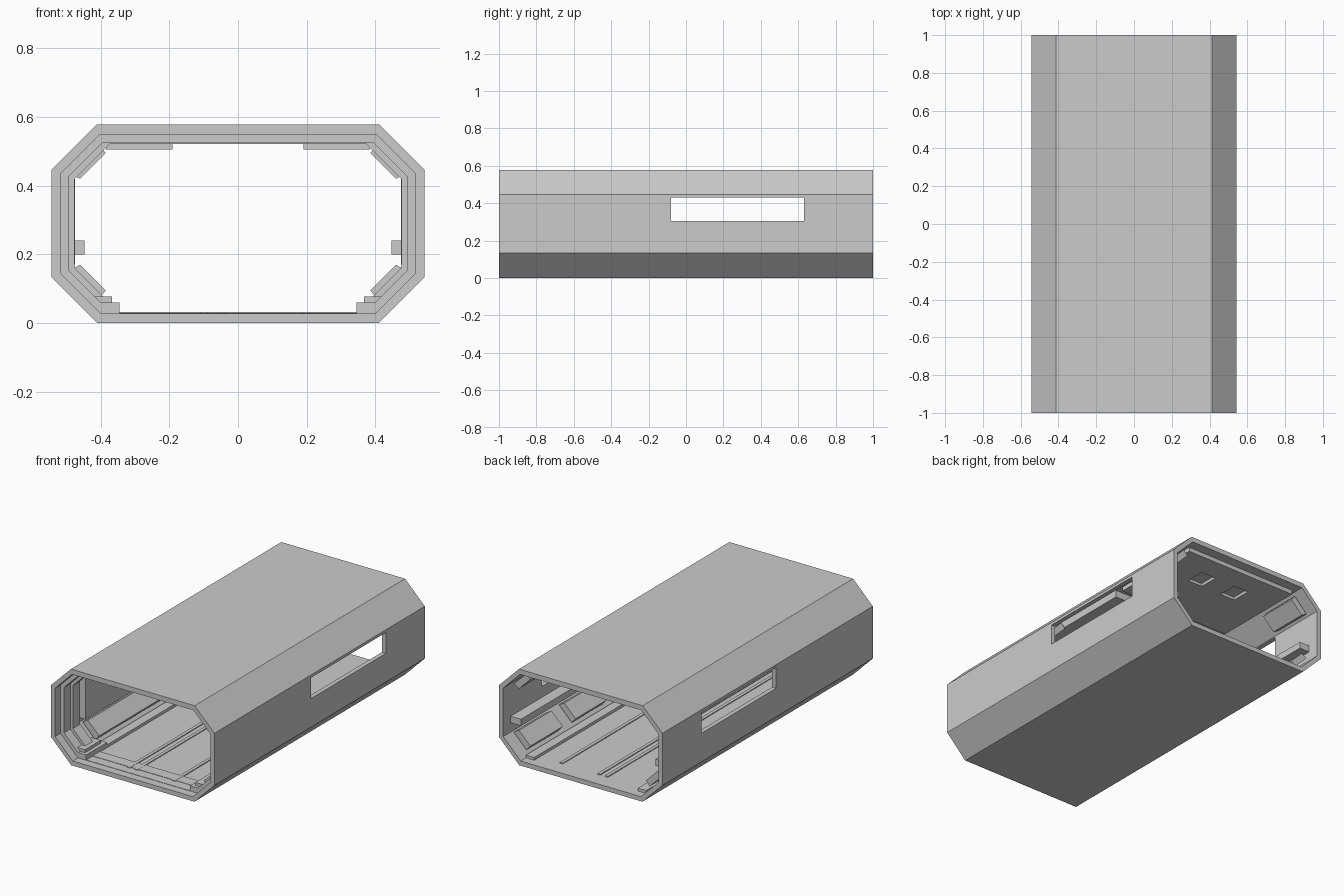
import bpy, bmesh

if "Cube" in bpy.data.objects:
    bpy.data.objects.remove(bpy.data.objects["Cube"])


def make_object(name, verts, faces):
    mesh = bpy.data.meshes.new(name)
    mesh.from_pydata(verts, [], faces)
    bm = bmesh.new()
    bm.from_mesh(mesh)
    bmesh.ops.recalc_face_normals(bm, faces=bm.faces)
    bm.to_mesh(mesh)
    bm.free()
    obj = bpy.data.objects.new(name, mesh)
    bpy.context.scene.collection.objects.link(obj)
    return obj


def prism(name, profile, y0, y1):
    """Extrude an x-z profile along y."""
    n = len(profile)
    verts = [(x, y, z) for y in (y0, y1) for x, z in profile]
    faces = [list(range(n)), list(range(n, 2 * n))]
    faces += [(i, (i + 1) % n, n + (i + 1) % n, n + i) for i in range(n)]
    return make_object(name, verts, faces)


def box(name, x0, x1, y0, y1, z0, z1):
    return prism(name, [(x0, z0), (x1, z0), (x1, z1), (x0, z1)], y0, y1)


def both_sides(name, profile, y0, y1):
    prism(name + "_right", profile, y0, y1)
    prism(name + "_left", [(-x, z) for x, z in profile], y0, y1)


def rect(x0, x1, z0, z1):
    return [(x0, z0), (x1, z0), (x1, z1), (x0, z1)]


def cut(obj, cutters):
    for c in cutters:
        m = obj.modifiers.new("cut", "BOOLEAN")
        m.operation, m.solver, m.object = "DIFFERENCE", "EXACT", c
    dg = bpy.context.evaluated_depsgraph_get()
    mesh = bpy.data.meshes.new_from_object(obj.evaluated_get(dg))
    obj.modifiers.clear()
    obj.data = mesh
    for c in cutters:
        bpy.data.objects.remove(c)


def octagon(d, lo, hi):
    """Outer chamfered outline moved inward by d, with floor lo and ceiling hi."""
    w, low, top = 0.543 - d, 0.41 - 1.414 * d, 0.99 - 1.414 * d
    half = [(low + lo, lo), (w, w - low), (w, top - w), (top - hi, hi)]
    return half + [(-x, z) for x, z in reversed(half)]


# Shell: octagonal tube with a stepped collar inside the front mouth
outer = octagon(0, 0, 0.578)
r1 = octagon(0.027, 0.028, 0.548)
r2 = octagon(0.050, 0.030, 0.524)
r3 = octagon(0.067, 0.032, 0.522)
rings = [(-1, outer), (1, outer), (1, r1), (-0.82, r1), (-0.82, r3),
         (-0.89, r3), (-0.89, r2), (-0.95, r2), (-0.95, r1), (-1, r1)]
verts = [(x, y, z) for y, prof in rings for x, z in prof]
k = len(rings)
faces = [(r * 8 + i, r * 8 + (i + 1) % 8, (r + 1) % k * 8 + (i + 1) % 8, (r + 1) % k * 8 + i)
         for r in range(k) for i in range(8)]
shell = make_object("shell", verts, faces)

# Window slot through both side walls
cut(shell, [box("window_cutter", -1, 1, -0.08, 0.63, 0.305, 0.43)])

# Chamfer rails in segments along the lower and upper corners
lower = [(0.46, 0.17), (0.385, 0.095), (0.41, 0.065), (0.495, 0.15)]
upper = [(0.46, 0.42), (0.385, 0.495), (0.41, 0.525), (0.495, 0.44)]
for i, (y0, y1) in enumerate([(-0.77, -0.1), (0.2, 0.5), (0.62, 0.93)]):
    both_sides(f"lower_rail_{i}", lower, y0, y1)
for i, (y0, y1) in enumerate([(-0.77, -0.15), (0.68, 0.93)]):
    both_sides(f"upper_rail_{i}", upper, y0, y1)

# Side wall panels and narrow wall ribs
both_sides("wall_panel", rect(0.475, 0.52, 0.17, 0.42), -0.77, -0.15)
both_sides("wall_rib", rect(0.447, 0.52, 0.20, 0.24), 0.15, 0.93)

# Stepped floor rails at the lower corners
both_sides("floor_rail", rect(0.345, 0.42, 0.02, 0.06), -0.95, -0.75)
both_sides("floor_rail_step", rect(0.367, 0.43, 0.055, 0.078), -0.93, -0.78)
both_sides("floor_edge_strip", rect(0.345, 0.40, 0.02, 0.045), -0.75, 0.95)

# Thin floor strips running lengthwise
for i, x in enumerate((-0.1, -0.05, 0.2)):
    box(f"floor_strip_{i}", x - 0.01, x + 0.01, -0.9, 0.9, 0.02, 0.033)

# Ceiling plate with two square pockets, and a pad on either side
plate = box("ceiling_plate", -0.38, 0.38, 0.35, 0.94, 0.522, 0.56)
cut(plate, [box(f"pocket_cutter_{s}", s * 0.12 - 0.05, s * 0.12 + 0.05,
                0.68, 0.80, 0.5, 0.54) for s in (-1, 1)])
both_sides("ceiling_pad", rect(0.19, 0.385, 0.505, 0.56), -0.75, 0.3)
